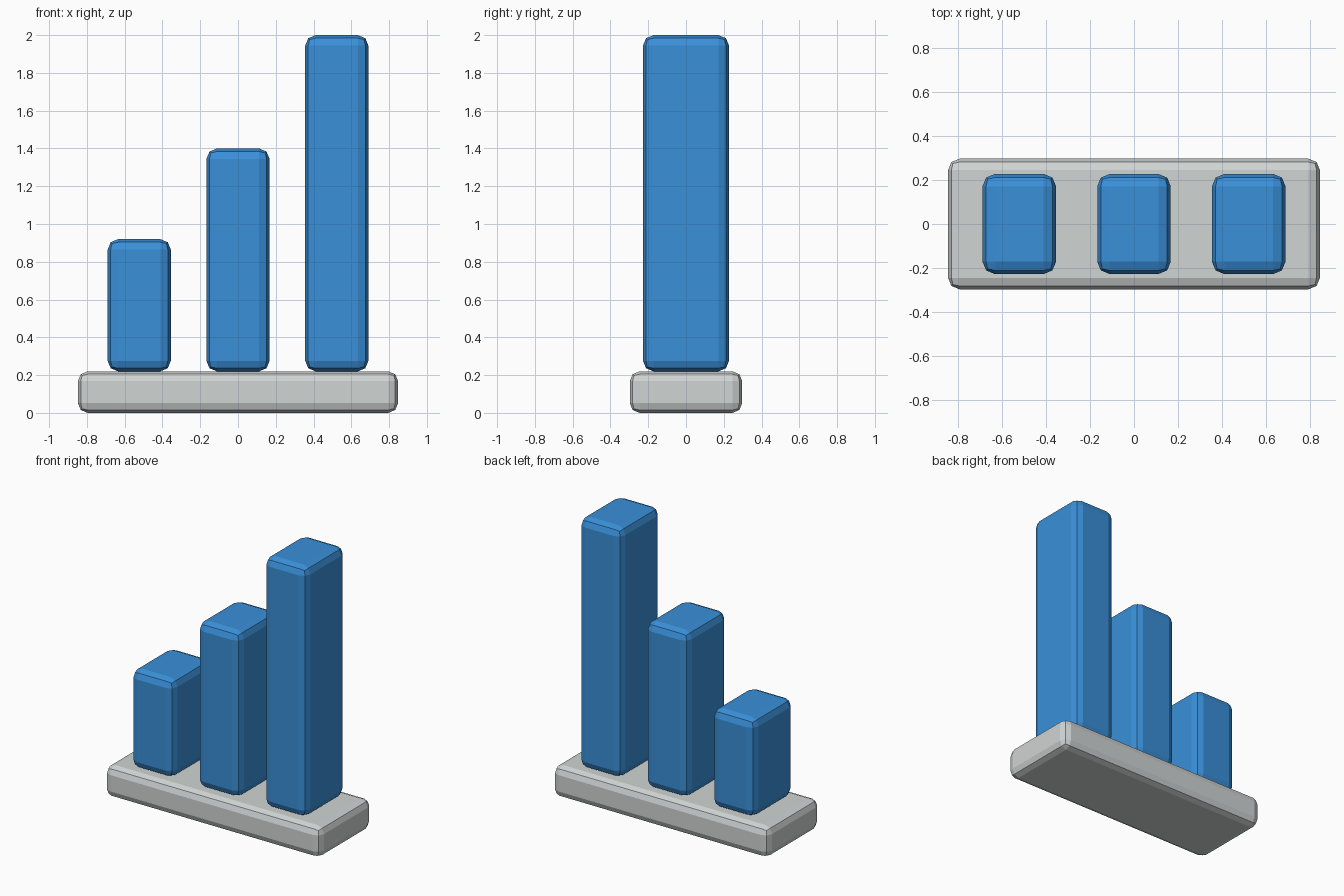
import bpy

if "Cube" in bpy.data.objects:
    bpy.data.objects.remove(bpy.data.objects["Cube"])


def make_material(name, color):
    mat = bpy.data.materials.new(name)
    mat.diffuse_color = (*color, 1.0)
    mat.use_nodes = True
    mat.node_tree.nodes["Principled BSDF"].inputs["Base Color"].default_value = mat.diffuse_color
    return mat


def rounded_block(name, x, z0, z1, width, depth, bevel, mat):
    """Box from z0 to z1 with two-step chamfered edges."""
    bpy.ops.mesh.primitive_cube_add(size=1, location=(x, 0, (z0 + z1) / 2))
    ob = bpy.context.object
    ob.name = name
    ob.scale = (width, depth, z1 - z0)
    bpy.ops.object.transform_apply(location=False, rotation=False, scale=True)
    mod = ob.modifiers.new("bevel", 'BEVEL')
    mod.width = bevel
    mod.segments = 2
    mod.limit_method = 'NONE'
    ob.data.materials.append(mat)
    return ob


blue = make_material("bar_blue", (0.041, 0.276, 0.69))
grey = make_material("base_grey", (0.63, 0.66, 0.655))

# Flat plinth
rounded_block("base", 0, 0, 0.22, 1.695, 0.595, 0.052, grey)

# Three rising chart bars
bars = [("short_bar", -0.523, 0.92), ("middle_bar", 0, 1.40), ("tall_bar", 0.523, 2.0)]
for name, x, top in bars:
    rounded_block(name, x, 0.22, top, 0.335, 0.456, 0.056, blue)
